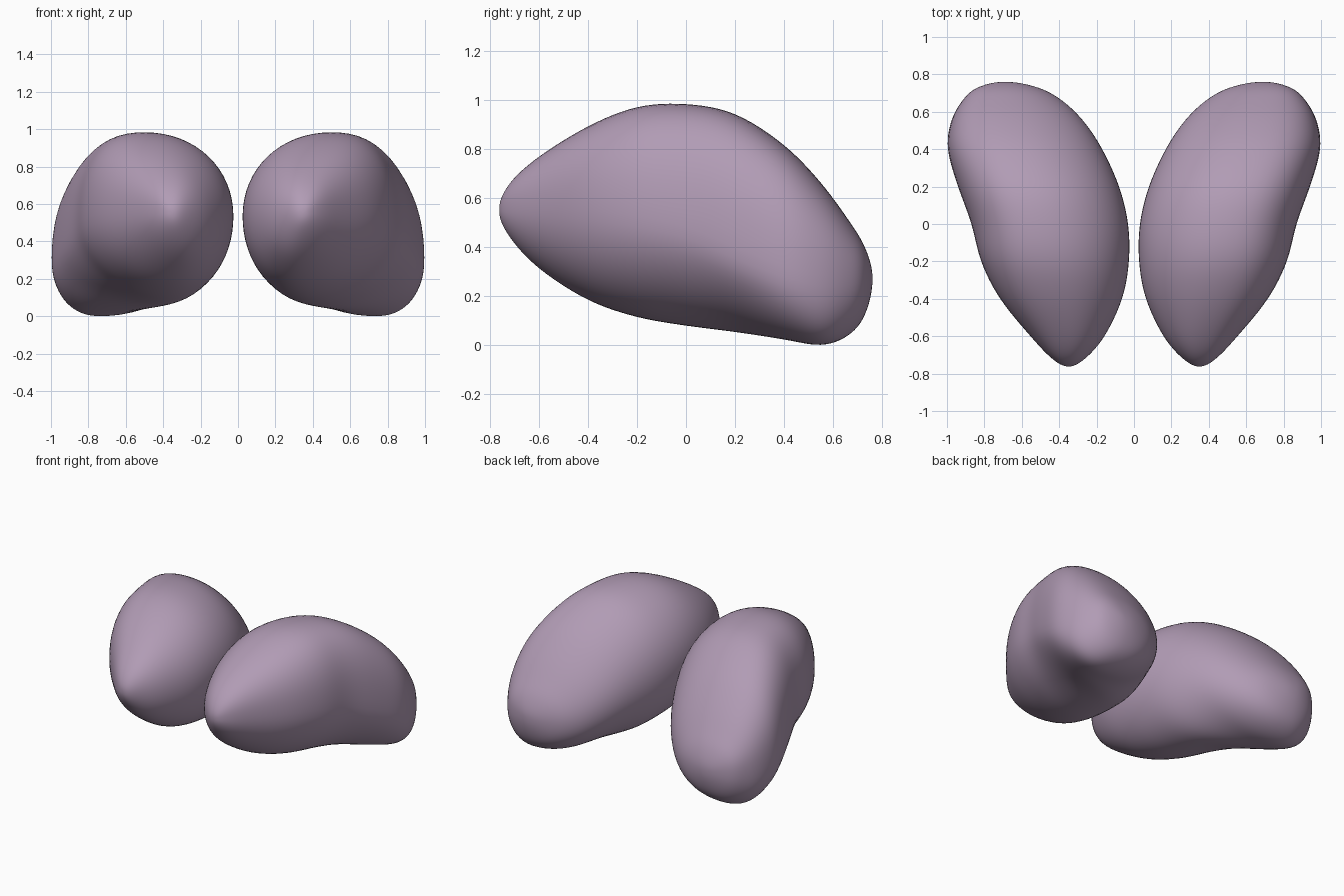
import bpy
import bmesh
from math import cos, sin, pi
from mathutils import Vector

cube = bpy.data.objects.get("Cube")
if cube:
    bpy.data.objects.remove(cube, do_unlink=True)

# Cross-sections from front tip to back end:
# y, inner x, outer x, top x, bottom x, bottom z, top z, inner z, outer z, lower outer fullness
SECTIONS = [
    (-.765, .35, .35, .35, .35, .55, .55, .55, .55, 2),
    (-.72, .26, .44, .35, .34, .44, .66, .55, .55, 2),
    (-.6, .155, .555, .36, .32, .31, .77, .53, .55, 2),
    (-.4, .06, .72, .42, .34, .18, .895, .53, .54, 1.95),
    (-.2, .023, .822, .47, .37, .11, .975, .54, .51, 1.85),
    (0, .027, .872, .51, .4, .075, .987, .53, .46, 1.77),
    (.2, .075, .945, .55, .44, .05, .948, .49, .37, 1.85),
    (.4, .165, 1, .61, .64, .02, .82, .42, .3, 2.15),
    (.55, .265, .98, .65, .74, -.004, .665, .35, .27, 2.3),
    (.66, .38, .92, .67, .72, .035, .515, .29, .27, 2.2),
    (.73, .51, .84, .69, .69, .12, .4, .27, .27, 2),
    (.763, .69, .69, .69, .69, .27, .27, .27, .27, 2),
]
STEPS = 6
SIDES = 64


def through_pole(row):
    """Swap opposite extremes so the surface passes smoothly over an end."""
    y, inner, outer, top_x, low_x, low, top, in_z, out_z, full = row
    return (y, outer, inner, low_x, top_x, top, low, out_z, in_z, full)


def spline(a, b, c, d, t):
    """Catmull-Rom blend of four section rows."""
    return [q + .5 * t * (r - p + t * (2 * p - 5 * q + 4 * r - s
                                       + t * (3 * (q - r) + s - p)))
            for p, q, r, s in zip(a, b, c, d)]


def ring_points(row, side):
    """Four elliptical quarters joining the extremes of one section."""
    y, inner, outer, top_x, low_x, low, top, in_z, out_z, full = row
    points = []
    for i in range(SIDES):
        angle = 2 * pi * i / SIDES
        c, s = cos(angle), sin(angle)
        edge_x, edge_z = (outer, out_z) if c > 0 else (inner, in_z)
        mid_x, end_z = (top_x, top) if s > 0 else (low_x, low)
        if c > 0:
            power = 2.5 if s > 0 else full
        else:
            power = 2.05
        x = mid_x + (edge_x - mid_x) * abs(c) ** (2 / power)
        z = edge_z + (end_z - edge_z) * abs(s) ** (2 / power)
        points.append(Vector((side * x, y, z)))
    return points


def make_lobe(name, side, material):
    rows = [through_pole(SECTIONS[1]), *SECTIONS, through_pole(SECTIONS[-2])]
    bm = bmesh.new()
    rings = []
    for k in range(len(SECTIONS) - 1):
        for j in range(STEPS):
            if k + j:
                row = spline(*rows[k:k + 4], j / STEPS)
                rings.append([bm.verts.new(p) for p in ring_points(row, side)])
    for a, b in zip(rings, rings[1:]):
        for i in range(SIDES):
            n = (i + 1) % SIDES
            bm.faces.new((a[i], a[n], b[n], b[i]))

    # Close both rounded ends with fans
    for row, ring in ((SECTIONS[0], rings[0]), (SECTIONS[-1], rings[-1])):
        pole = bm.verts.new((side * row[1], row[0], row[5]))
        for i in range(SIDES):
            bm.faces.new((ring[i], ring[(i + 1) % SIDES], pole))

    # Soften the ridges slightly
    for _ in range(8):
        bmesh.ops.smooth_vert(bm, verts=bm.verts, factor=.5,
                              use_axis_x=True, use_axis_y=True, use_axis_z=True)
    bmesh.ops.recalc_face_normals(bm, faces=bm.faces)
    for face in bm.faces:
        face.smooth = True
    mesh = bpy.data.meshes.new(name)
    bm.to_mesh(mesh)
    bm.free()
    mesh.materials.append(material)
    lobe = bpy.data.objects.new(name, mesh)
    bpy.context.collection.objects.link(lobe)


# Muted mauve surface
mauve = bpy.data.materials.new("mauve")
mauve.use_nodes = True
color = (.44, .33, .46, 1)
mauve.diffuse_color = color
shader = next(n for n in mauve.node_tree.nodes if n.type == "BSDF_PRINCIPLED")
shader.inputs["Base Color"].default_value = color
shader.inputs["Roughness"].default_value = .6

# Mirrored pair
make_lobe("left_lobe", 1, mauve)
make_lobe("right_lobe", -1, mauve)
